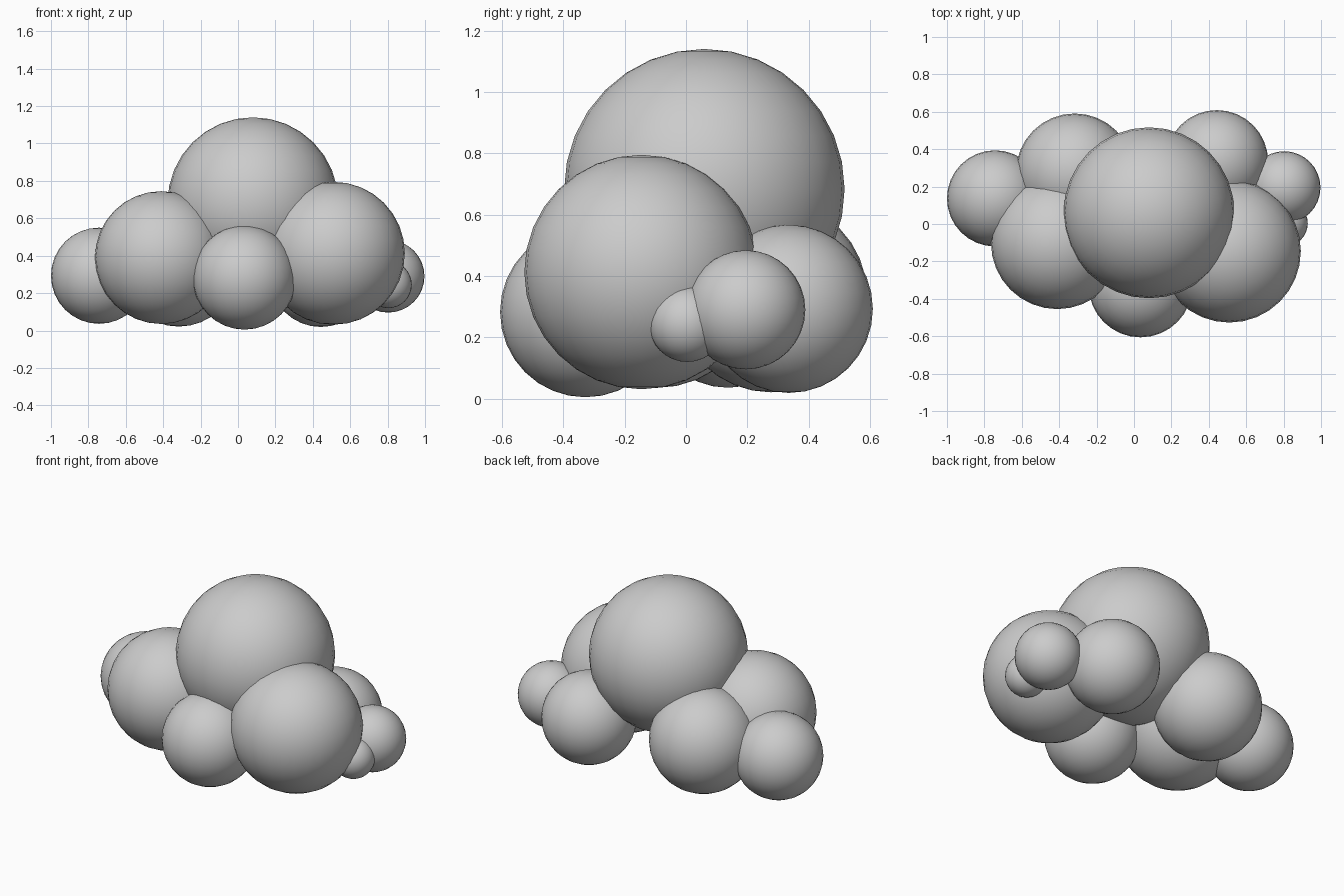
import bpy

if "Cube" in bpy.data.objects:
    bpy.data.objects.remove(bpy.data.objects["Cube"])


def puff(name, x, y, z, r):
    """One smooth round lobe of the cloud."""
    bpy.ops.mesh.primitive_uv_sphere_add(segments=32, ring_count=16, radius=r, location=(x, y, z))
    bpy.context.object.name = name
    bpy.ops.object.shade_smooth()


# Main crown of the cloud
puff("crown_puff", 0.08, 0.06, 0.683, 0.457)

# Front lobes
puff("front_right_puff", 0.51, -0.145, 0.413, 0.382)
puff("front_left_puff", -0.41, -0.10, 0.39, 0.355)
puff("front_centre_puff", 0.035, -0.328, 0.283, 0.278)

# Back lobes
puff("back_left_puff", -0.317, 0.277, 0.335, 0.314)
puff("back_right_puff", 0.443, 0.335, 0.293, 0.274)

# Side lobes
puff("side_left_puff", -0.743, 0.137, 0.293, 0.257)
puff("side_right_puff", 0.803, 0.195, 0.29, 0.194)
puff("side_right_small_puff", 0.804, 0.004, 0.245, 0.125)
